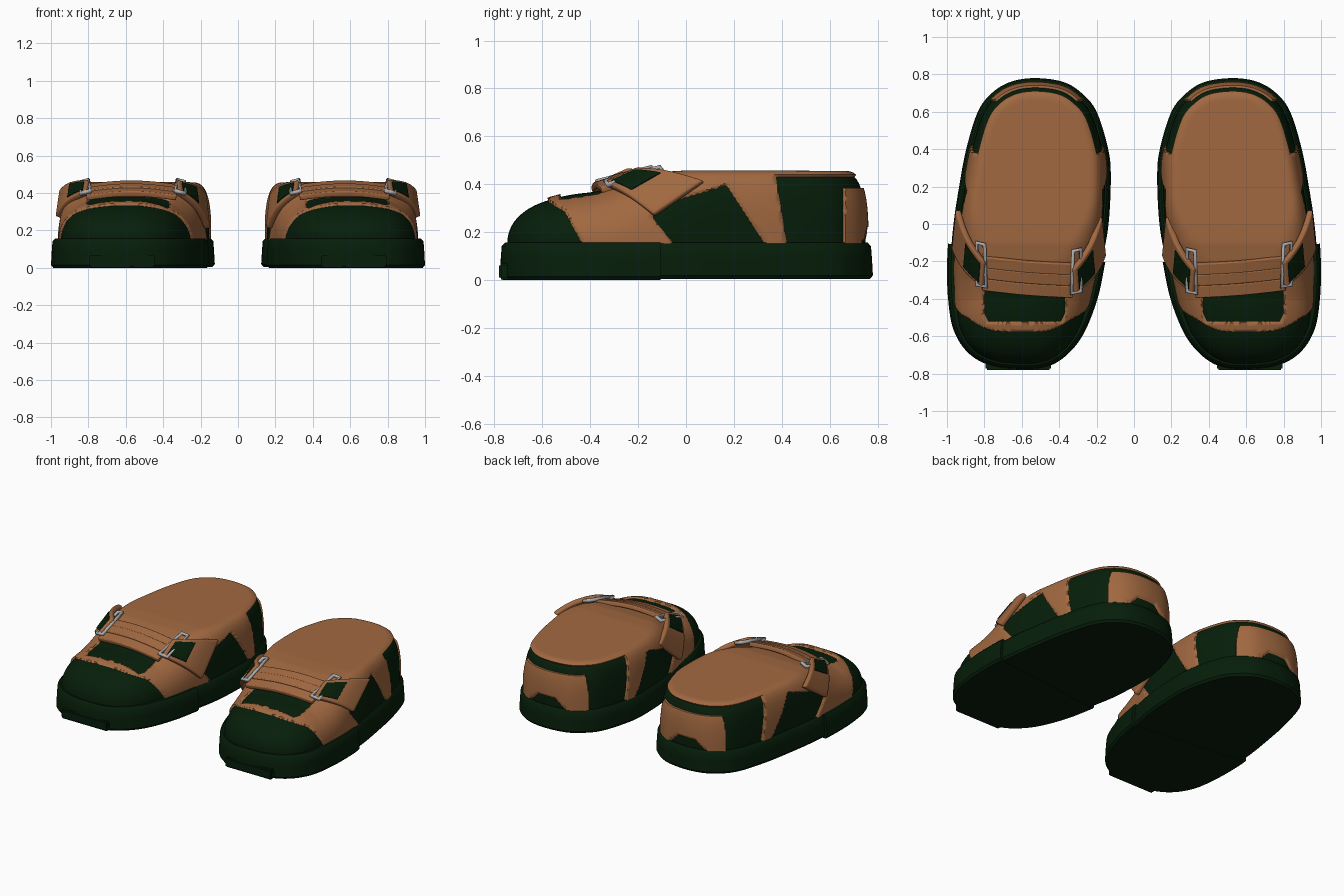
import bpy, bmesh, math
from mathutils import Vector

if "Cube" in bpy.data.objects:
    bpy.data.objects.remove(bpy.data.objects["Cube"])


def material(name, rgb):
    m = bpy.data.materials.new(name)
    m.diffuse_color = (*rgb, 1)
    m.use_nodes = True
    m.node_tree.nodes["Principled BSDF"].inputs["Base Color"].default_value = m.diffuse_color
    return m


TAN = material("tan_leather", (0.36, 0.14, 0.052))
GREEN = material("dark_green", (0.002, 0.013, 0.003))
SILVER = material("silver_metal", (0.42, 0.42, 0.43))

# Sole outline of the shoe on +x, counter-clockwise from the heel
CTRL = [(.53, .78), (.38, .76), (.28, .70), (.20, .60), (.138, .40), (.124, .25),
        (.136, 0), (.172, -.2), (.215, -.4), (.29, -.585), (.382, -.695), (.48, -.748),
        (.59, -.758), (.74, -.745), (.865, -.683), (.945, -.565), (.975, -.4), (.98, -.2),
        (.965, 0), (.935, .2), (.897, .4), (.835, .6), (.76, .7), (.66, .76)]


def outline(offset, steps=15):
    """Smooth closed curve through CTRL, moved outward by offset."""
    pts, n = [], len(CTRL)
    for i in range(n):
        a, b, c, d = (Vector(CTRL[(i + k) % n]) for k in (-1, 0, 1, 2))
        for j in range(steps):
            t = j / steps
            pts.append(b + 0.5 * t * ((c - a) + t * ((2*a - 5*b + 4*c - d) + t * (3*(b - c) + d - a))))
    out = []
    for i, p in enumerate(pts):
        t = (pts[(i + 1) % len(pts)] - pts[i - 1]).normalized()
        out.append(p + Vector((t.y, -t.x)) * offset)
    return out


def lerp_table(table, v):
    if v <= table[0][0]:
        return table[0][1]
    for (a, fa), (b, fb) in zip(table, table[1:]):
        if v <= b:
            return fa + (fb - fa) * (v - a) / (b - a)
    return table[-1][1]


def finish(name, bm, mats, angle=40):
    me = bpy.data.meshes.new(name)
    bm.to_mesh(me)
    bm.free()
    for m in mats:
        me.materials.append(m)
    ob = bpy.data.objects.new(name, me)
    bpy.context.collection.objects.link(ob)
    bpy.ops.object.select_all(action='DESELECT')
    ob.select_set(True)
    bpy.context.view_layer.objects.active = ob
    bpy.ops.object.shade_smooth_by_angle(angle=math.radians(angle))
    ob.modifiers.new("pair", 'MIRROR')
    return ob


def bridge(bm, rings):
    n = len(rings[0])
    for lo, hi in zip(rings, rings[1:]):
        for i in range(n):
            j = (i + 1) % n
            bm.faces.new((lo[i], lo[j], hi[j], hi[i]))


# Soles: full sole plus a slightly wider forefoot section
def sole(name, grow, z0, keep):
    bm, rings = bmesh.new(), []
    ids = [i for i, p in enumerate(outline(0)) if keep(p)]
    for off, z in ((-.012, z0), (0, z0 + .015), (-.004, .09), (-.008, .142), (-.022, .157)):
        ring = outline(grow + off)
        rings.append([bm.verts.new((ring[i].x, ring[i].y, z)) for i in ids])
    bridge(bm, rings)
    bm.faces.new(rings[0][::-1])
    bm.faces.new(rings[-1])
    return finish(name, bm, [GREEN])


sole("sole", 0, .005, lambda p: True)
sole("forefoot_sole", .019, 0, lambda p: p.y < -.2 + .118 * (p.x - .15))

# Toe bumper plate
bm = bmesh.new()
bmesh.ops.create_cube(bm, size=1)
for v in bm.verts:
    v.co = Vector((.62 + v.co.x * .35, -.738 + v.co.y * .084, .036 + v.co.z * .066))
bmesh.ops.bevel(bm, geom=bm.edges[:], offset=.008, segments=2, affect='EDGES')
finish("toe_bumper", bm, [GREEN])

# Upper: domed toe flowing into a flat-topped boxy heel
HEIGHT = [(-.8, .352), (-.55, .355), (-.4, .366), (-.3, .386), (-.2, .420), (-.1, .440), (0, .446), (.8, .444)]
TOE_EDGE = [(.155, -.435), (.285, -.505), (.325, -.572), (.36, -.588)]
STRIPE = [(.155, .42), (.43, .375)]
SIDE = [(-.05, .1), (-.05, .15), (-.14, .26), (-.12, .31), (.17, .395), (.33, .15), (.33, .1)]


def in_poly(px, py, poly):
    inside = False
    for (x1, y1), (x2, y2) in zip(poly, poly[1:] + poly[:1]):
        if (y1 > py) != (y2 > py) and px < x1 + (py - y1) * (x2 - x1) / (y2 - y1):
            inside = not inside
    return inside


def is_green(p):
    x, y, z = p
    if y < lerp_table(TOE_EDGE, z):
        return True
    if -.522 < y < -.34 and abs(x - .585) < .215 + .5 * min(0, y + .48):
        return True
    if in_poly(y, z, SIDE):
        return True
    if y > lerp_table(STRIPE, z) and z < .43:
        heel = y > .655 and z < .385
        notch = abs(x - .53) < .13 - (z - .15) and z < .215
        return not heel or notch
    return False


bm, rings = bmesh.new(), []
ROUND, FLAT = 44, 14
base = [b.lerp(c, min(1, max(0, (-.35 - b.y) / .3))) for b, c in zip(outline(-.03), outline(-.012))]
for k in range(ROUND + FLAT + 1):
    ring = []
    for b in base:
        t = min(1, max(0, (b.y + .45) / .6))
        t = t * t * (3 - 2 * t)
        s0, p = .85 - .60 * t, 2.3 + .6 * t
        if k <= ROUND:
            f = k / ROUND * math.pi / 2
            s = s0 * (1 - max(0, math.cos(f)) ** (2 / p))
            e = math.sin(f) ** (2 / p)
        else:
            s, e = s0 + (1 - s0) * (k - ROUND) / FLAT, 1
        sy = min(.38, max(-.33, b.y))
        q = b.lerp(Vector((.555 - .1 * sy, sy)), s)
        ring.append(bm.verts.new((q.x, q.y, .145 + (lerp_table(HEIGHT, q.y) - .145) * e)))
    rings.append(ring)
bridge(bm, rings)
# Cut the mesh exactly along the panel borders
flag = {v: is_green(v.co) for v in bm.verts}
border = set()
for e in bm.edges[:]:
    a, b = e.verts
    if flag[a] != flag[b]:
        lo, hi = 0.0, 1.0
        for _ in range(8):
            mid = (lo + hi) / 2
            if is_green(a.co.lerp(b.co, mid)) == flag[a]:
                lo = mid
            else:
                hi = mid
        border.add(bmesh.utils.edge_split(e, a, min(.97, max(.03, lo)))[1])
for f in bm.faces[:]:
    cut = [v for v in f.verts if v in border]
    if len(cut) == 2:
        bmesh.utils.face_split(f, cut[0], cut[1])
bm.normal_update()
for f in bm.faces:
    corner = [flag[v] for v in f.verts if v not in border]
    f.material_index = int(sum(corner) * 2 > len(corner))
# Leather panels stand slightly proud of the green base
push = [(v, v.normal.copy()) for v in bm.verts if v not in border and not flag[v]]
for v, n in push:
    v.co += n * .012
bmesh.ops.remove_doubles(bm, verts=bm.verts[:], dist=.0001)
finish("upper", bm, [TAN, GREEN], 60)


# Curved strap pieces
def patch(name, corners, mat, thick, bulge=0.0, lift=0.0, u=(0, 1), v=(0, 1), n=12):
    a, b, c, d = map(Vector, corners)
    nor = (c - a).cross(d - b).normalized()
    if nor.dot((a + b + c + d) / 4 - Vector((.565, -.2, .15))) < 0:
        nor = -nor
    bm, grid = bmesh.new(), []
    for i in range(n + 1):
        s = u[0] + (u[1] - u[0]) * i / n
        row = []
        for j in range(n + 1):
            t = v[0] + (v[1] - v[0]) * j / n
            q = a.lerp(b, t).lerp(d.lerp(c, t), s)
            row.append(bm.verts.new(q + nor * (lift + bulge * math.sin(math.pi * s))))
        grid.append(row)
    for i in range(n):
        for j in range(n):
            bm.faces.new((grid[i][j], grid[i + 1][j], grid[i + 1][j + 1], grid[i][j + 1]))
    ob = finish(name, bm, [mat])
    sol = ob.modifiers.new("thickness", 'SOLIDIFY')
    sol.thickness, sol.offset = thick, 0
    bev = ob.modifiers.new("soft_edge", 'BEVEL')
    bev.width, bev.segments = thick * .3, 2


# Cross straps over the instep
for i, (y, z, w) in enumerate(((-.22, .440, .06), (-.278, .424, .06), (-.34, .400, .065))):
    patch(f"cross_strap_{i + 1}", [(.33, y - w / 2 - .02, z - .026), (.33, y + w / 2 - .02, z - .006),
                                   (.81, y + w / 2 + .02, z - .006), (.81, y - w / 2 + .02, z - .026)],
          TAN, .03, .022)

# Side flaps with green inserts, and buckles at both ends of the straps
FLAP = [(.795, -.335, .395), (.785, -.20, .452), (.932, .08, .405), (.952, -.13, .262)]
BUCKLE = [(.79, -.335, .405), (.80, -.11, .463), (.84, -.10, .452), (.84, -.325, .392)]


def inner(p, drop=0):
    return (1.125 - p[0], p[1] - .035, p[2] - drop)


for side in ("outer", "inner"):
    if side == "outer":
        flap, buckle = FLAP, BUCKLE
    else:
        flap = [inner(p, d) for p, d in zip(FLAP, (0, 0, .02, .06))]
        buckle = [inner(p) for p in BUCKLE]
    patch(side + "_flap", flap, TAN, .034, .026, .012)
    patch(side + "_flap_insert", flap, GREEN, .008, .026, .030, (.06, .48), (.14, .86))
    for label, sx in (("right", 1), ("left", -1)):
        cu = bpy.data.curves.new(f"{label}_{side}_buckle", 'CURVE')
        cu.dimensions, cu.bevel_depth, cu.bevel_resolution = '3D', .012, 3
        sp = cu.splines.new('POLY')
        sp.points.add(3)
        for pt, (x, y, z) in zip(sp.points, buckle):
            pt.co = (sx * x, y, z + .006, 1)
        sp.use_cyclic_u = True
        cu.materials.append(SILVER)
        bpy.context.collection.objects.link(bpy.data.objects.new(cu.name, cu))
